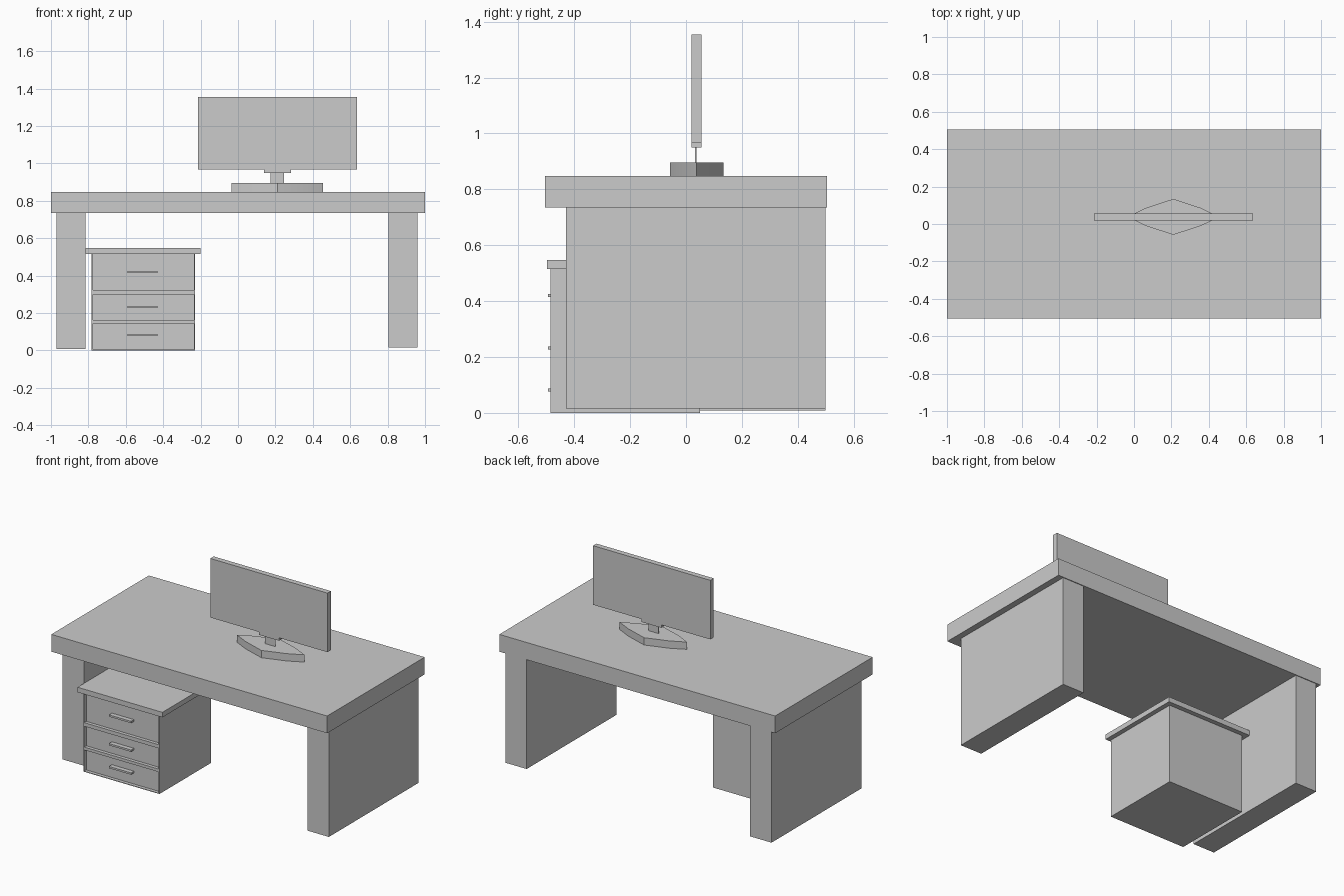
import bpy, bmesh

if "Cube" in bpy.data.objects:
    bpy.data.objects.remove(bpy.data.objects["Cube"])


def box(name, x, y, z):
    """Axis-aligned box given its (min, max) on each axis."""
    bm = bmesh.new()
    bmesh.ops.create_cube(bm, size=1)
    for v in bm.verts:
        v.co = [r[0] if c < 0 else r[1] for c, r in zip(v.co, (x, y, z))]
    return finish(name, bm)


def prism(name, points, z0, z1):
    """Flat outline extruded upwards."""
    bm = bmesh.new()
    face = bm.faces.new([bm.verts.new((px, py, z0)) for px, py in points])
    ext = bmesh.ops.extrude_face_region(bm, geom=[face])
    for v in ext["geom"]:
        if isinstance(v, bmesh.types.BMVert):
            v.co.z = z1
    bmesh.ops.recalc_face_normals(bm, faces=bm.faces)
    return finish(name, bm)


def finish(name, bm):
    mesh = bpy.data.meshes.new(name)
    bm.to_mesh(mesh)
    bm.free()
    ob = bpy.data.objects.new(name, mesh)
    bpy.context.collection.objects.link(ob)
    return ob


# Desk
box("desk_top", (-1, 1), (-0.505, 0.505), (0.735, 0.848))
box("left_leg", (-0.97, -0.815), (-0.43, 0.5), (0.008, 0.735))
box("right_leg", (0.805, 0.96), (-0.43, 0.5), (0.016, 0.735))

# Drawer cabinet: solid body whose front is split into shallow recesses
front, recess = -0.485, -0.463
x0, x1 = -0.782, -0.23
box("cabinet_body", (x0, x1), (recess, 0.05), (0, 0.515))
box("cabinet_top", (-0.815, -0.2), (-0.497, 0.08), (0.515, 0.548))
for side, x in (("left", (x0, x0 + 0.006)), ("right", (x1 - 0.006, x1))):
    box("cabinet_edge_" + side, x, (front, recess), (0, 0.515))
for i, z in enumerate([(0, 0.004), (0.143, 0.162), (0.298, 0.322)]):
    box(f"drawer_divider_{i + 1}", (x0 + 0.006, x1 - 0.006), (front, recess), z)
for i, z in enumerate((0.082, 0.232, 0.42)):
    box(f"drawer_handle_{i + 1}", (-0.59, -0.43), (-0.493, recess), (z - 0.006, z + 0.006))

# Monitor
box("screen", (-0.215, 0.635), (0.02, 0.055), (0.968, 1.355))
box("screen_bracket", (0.14, 0.283), (0.02, 0.055), (0.949, 0.968))
box("stand_neck", (0.173, 0.247), (0.033, 0.038), (0.89, 0.968))

# Stand base: bowed diamond outline, mirrored front to back
cx, cy = 0.21, 0.038
quarter = [(0.245, 0), (0.15, 0.047), (0, 0.096)]
half = quarter + [(-a, b) for a, b in quarter[1::-1]]
outline = half + [(a, -b) for a, b in half[3:0:-1]]
base = prism("stand_base", [(cx + a, cy + b) for a, b in outline], 0.848, 0.896)
bpy.context.view_layer.objects.active = base
base.select_set(True)
bpy.ops.object.shade_smooth_by_angle()
